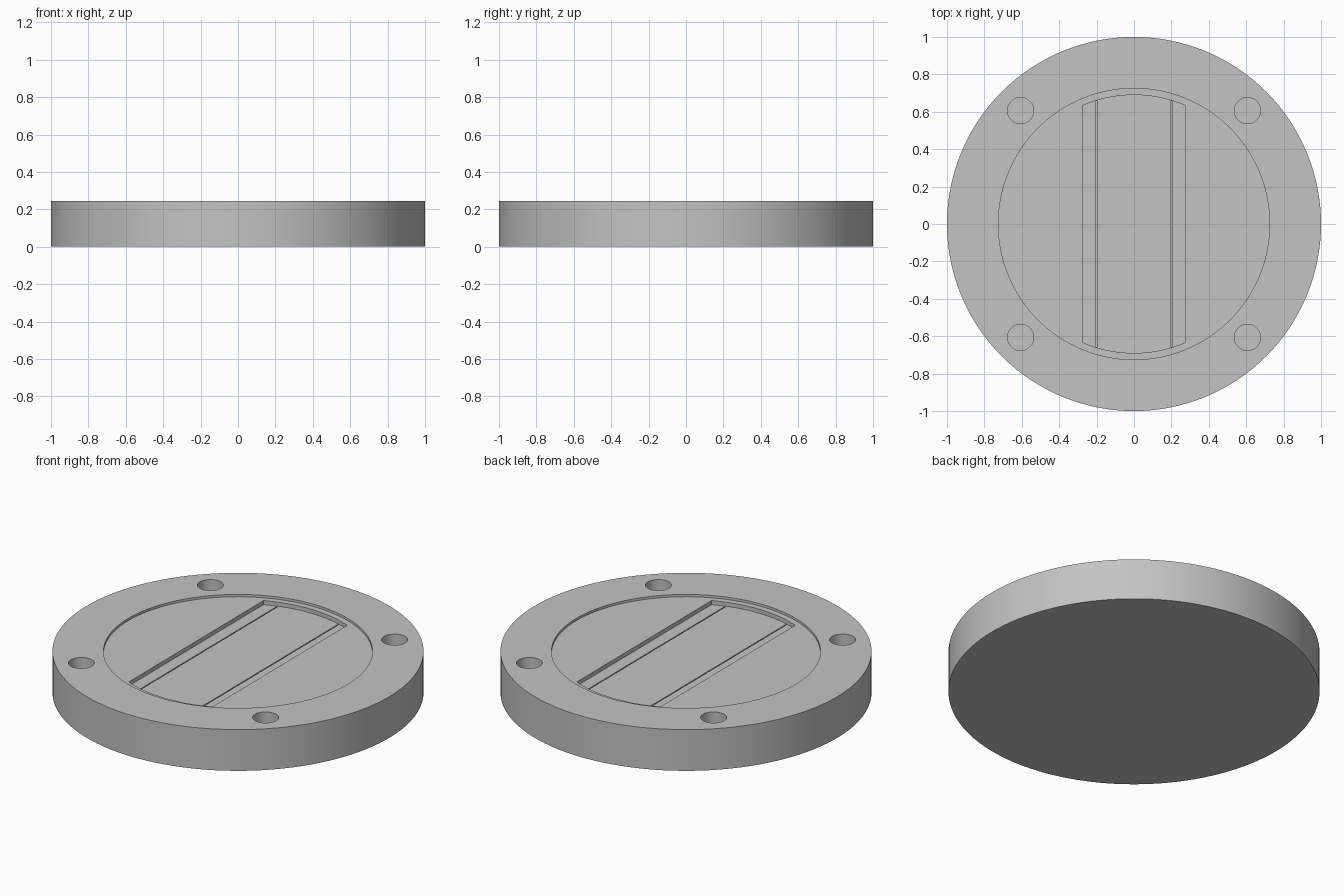
import bpy, bmesh, math

cube = bpy.data.objects.get("Cube")
if cube:
    bpy.data.objects.remove(cube, do_unlink=True)

HEIGHT = 0.245
RECESS_Z = HEIGHT - 0.014
SLOT_Z = RECESS_Z - 0.024
CUT_TOP = HEIGHT + 0.1


def circle(radius, cx=0, cy=0, sides=128):
    step = math.tau / sides
    return [(cx + radius * math.cos(i * step), cy + radius * math.sin(i * step))
            for i in range(sides)]


def band(x0, x1, radius, steps=20):
    """Slice of a disc between two x positions, with curved ends."""
    xs = [x0 + (x1 - x0) * i / steps for i in range(steps + 1)]
    lower = [(x, -math.sqrt(radius ** 2 - x ** 2)) for x in xs]
    return lower + [(x, -y) for x, y in reversed(lower)]


def prism(name, outline, z0, z1):
    bm = bmesh.new()
    face = bm.faces.new([bm.verts.new((x, y, z0)) for x, y in outline])
    ext = bmesh.ops.extrude_face_region(bm, geom=[face])
    top = [v for v in ext["geom"] if isinstance(v, bmesh.types.BMVert)]
    bmesh.ops.translate(bm, vec=(0, 0, z1 - z0), verts=top)
    bmesh.ops.recalc_face_normals(bm, faces=bm.faces)
    mesh = bpy.data.meshes.new(name)
    bm.to_mesh(mesh)
    bm.free()
    obj = bpy.data.objects.new(name, mesh)
    bpy.context.collection.objects.link(obj)
    return obj


def cut(target, outline, floor_z):
    cutter = prism("cutter", outline, floor_z, CUT_TOP)
    cutter.hide_render = True
    mod = target.modifiers.new("cut", "BOOLEAN")
    mod.operation = "DIFFERENCE"
    mod.solver = "EXACT"
    mod.object = cutter
    bpy.context.view_layer.objects.active = target
    bpy.ops.object.modifier_apply(modifier=mod.name)
    bpy.data.objects.remove(cutter, do_unlink=True)


# Round base plate
plate = prism("base_plate", circle(1), 0, HEIGHT)

# Shallow round recess, then the wide slot across it
cut(plate, circle(0.725), RECESS_Z)
cut(plate, band(-0.275, 0.275, 0.69), SLOT_Z)

# Two fine grooves along the slot floor
for side in (-1, 1):
    cut(plate, band(side * 0.2 - 0.003, side * 0.2 + 0.003, 0.688, 2), SLOT_Z - 0.01)

# Four blind screw holes
for sx in (-1, 1):
    for sy in (-1, 1):
        cut(plate, circle(0.07, sx * 0.606, sy * 0.606, 48), HEIGHT - 0.13)

# Plain grey finish
grey = bpy.data.materials.new("plain_grey")
grey.use_nodes = True
color = (0.55, 0.55, 0.55, 1)
grey.diffuse_color = color
grey.node_tree.nodes["Principled BSDF"].inputs["Base Color"].default_value = color
plate.data.materials.clear()
plate.data.materials.append(grey)

bpy.ops.object.select_all(action="DESELECT")
plate.select_set(True)
bpy.context.view_layer.objects.active = plate
bpy.ops.object.shade_smooth_by_angle(angle=math.radians(30))
